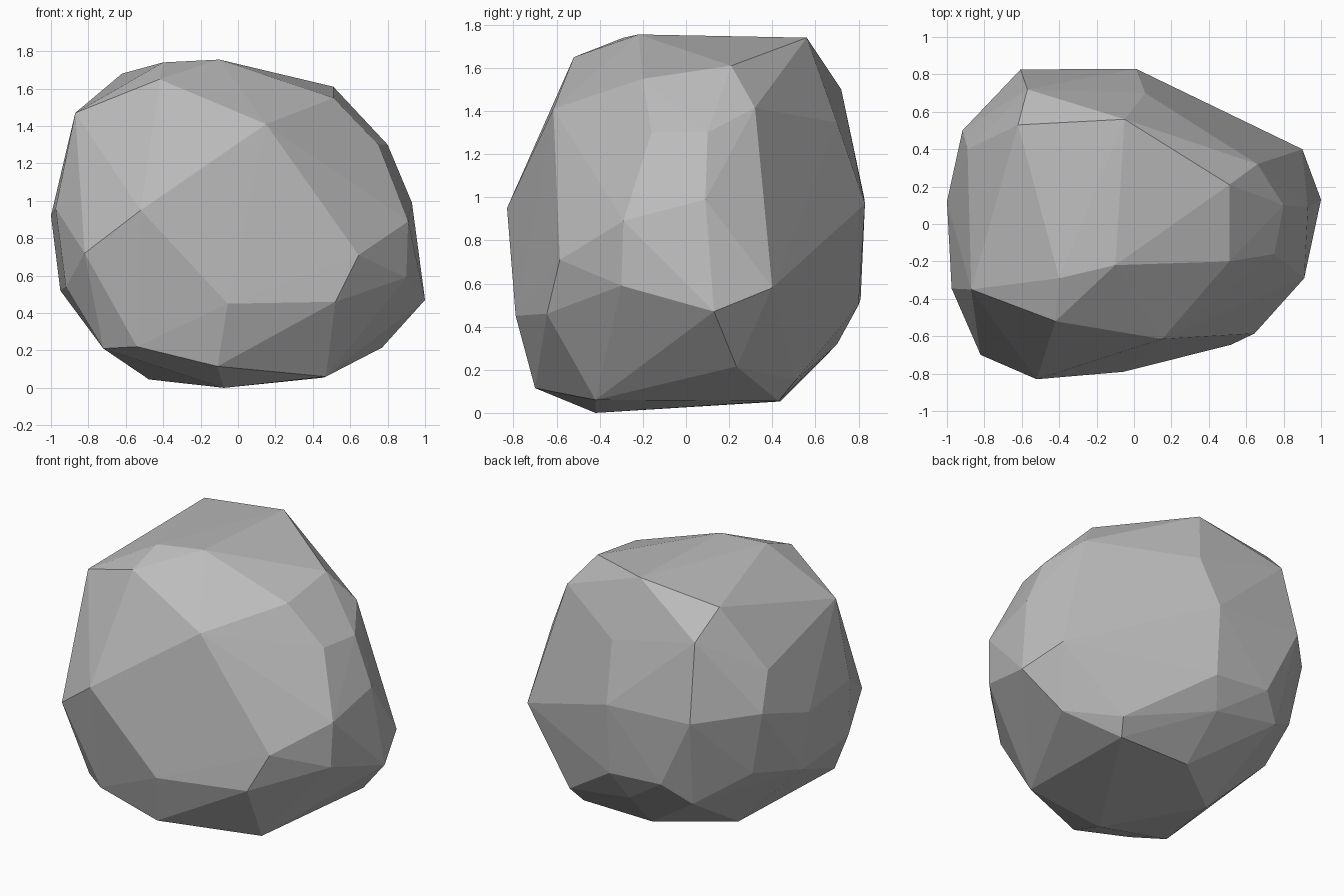
import bpy
import bmesh
from mathutils import Vector

default_cube = bpy.data.objects.get("Cube")
if default_cube:
    bpy.data.objects.remove(default_cube, do_unlink=True)


def flat_material(name, colour):
    """One plain matte colour, the same in viewport and render."""
    material = bpy.data.materials.new(name)
    material.use_nodes = True
    material.diffuse_color = colour
    shader = material.node_tree.nodes["Principled BSDF"]
    shader.inputs["Base Color"].default_value = colour
    shader.inputs["Roughness"].default_value = 0.9
    return material


def hull_object(name, corner_rings, material):
    """Wrap a faceted stone skin around rings of chipped corners."""
    bm = bmesh.new()
    for ring in corner_rings:
        for corner in ring:
            bm.verts.new(Vector(corner))
    hull = bmesh.ops.convex_hull(bm, input=bm.verts[:])
    # Drop any corners left inside the skin
    inner = [v for v in hull["geom_interior"] if isinstance(v, bmesh.types.BMVert)]
    bmesh.ops.delete(bm, geom=inner, context="VERTS")
    bmesh.ops.recalc_face_normals(bm, faces=bm.faces[:])
    for face in bm.faces:
        face.smooth = False
    mesh = bpy.data.meshes.new(name)
    bm.to_mesh(mesh)
    bm.free()
    mesh.materials.append(material)
    stone = bpy.data.objects.new(name, mesh)
    bpy.context.collection.objects.link(stone)
    return stone


# Nearly level top
crown = [
    (-.42, -.52, 1.65), (-.4, -.29, 1.74), (-.1, -.22, 1.755), (-.05, .56, 1.74),
    (-.62, .53, 1.68), (.51, .21, 1.61), (.51, -.2, 1.55),
]
# Sloping upper facets
shoulder = [
    (-.87, -.35, 1.47), (.15, -.615, 1.41), (.66, .32, 1.415), (.75, -.16, 1.3),
    (.8, .1, 1.3), (-.57, .72, 1.5), (.06, .7, 1.345), (-.89, .4, 1.28),
]
# Widest part
belt = [
    (-.52, -.83, .95), (-.82, -.7, .72), (-.975, -.345, .96), (-1, .12, .92),
    (-.917, .5, 1.03), (-.607, .826, 1), (.01, .83, .97), (.93, .09, .99),
    (.91, -.29, .89), (.645, -.585, .71),
]
# Lower facets turning inward
skirt = [
    (-.055, -.79, .45), (.52, -.645, .46), (.9, -.3, .59), (1, .13, .47),
    (.9, .4, .58), (.39, .62, .49), (.01, .8, .5), (-.38, .81, .53),
    (-.54, .7, .4), (-.83, .48, .6), (-.95, .11, .52), (-.92, -.41, .54),
]
# Small underside the boulder rests on
base = [
    (-.72, -.55, .21), (-.54, -.69, .22), (-.11, -.7, .115), (.47, -.42, .06),
    (-.075, -.42, 0), (.77, .234, .215), (.51, .507, .15), (.46, .43, .055),
    (-.07, .7, .317), (-.055, .437, .053), (-.476, .12, .045),
]

stone_grey = flat_material("stone grey", (0.5, 0.5, 0.5, 1))
hull_object("boulder", [crown, shoulder, belt, skirt, base], stone_grey)
